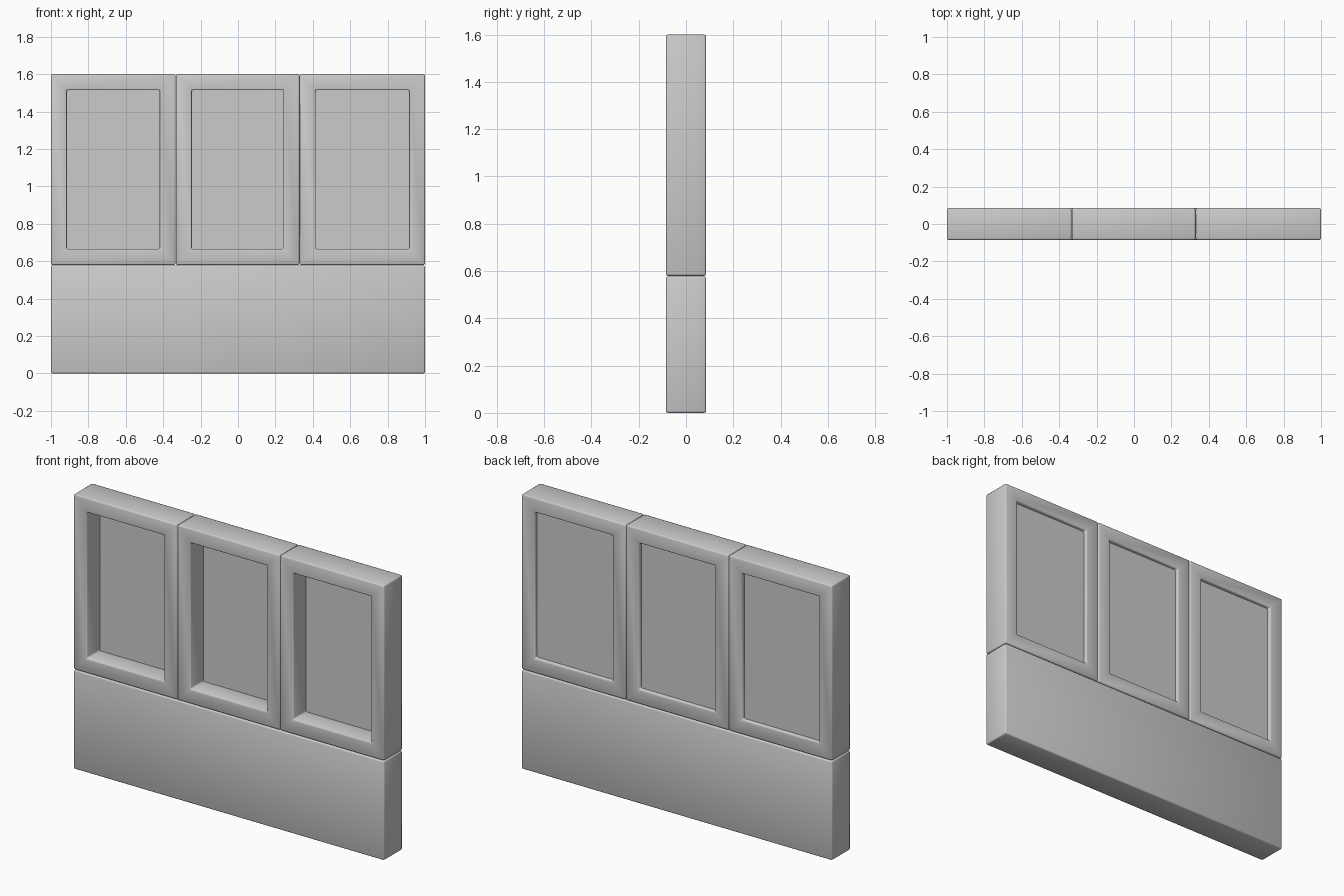
import bpy
import bmesh

cube = bpy.data.objects.get("Cube")
if cube:
    bpy.data.objects.remove(cube, do_unlink=True)

HALF_DEPTH = 0.085
BORDER = 0.085
FRAME_BOTTOM, FRAME_TOP = 0.58, 1.6

grey = bpy.data.materials.new("plain_grey")
grey.use_nodes = True
colour = (0.6, 0.6, 0.6, 1)
grey.diffuse_color = colour
grey.node_tree.nodes["Principled BSDF"].inputs["Base Color"].default_value = colour


def finish(bm, name, bevel=0.0):
    bmesh.ops.recalc_face_normals(bm, faces=bm.faces)
    mesh = bpy.data.meshes.new(name)
    bm.to_mesh(mesh)
    bm.free()
    mesh.materials.append(grey)
    obj = bpy.data.objects.new(name, mesh)
    bpy.context.collection.objects.link(obj)
    if bevel:
        mod = obj.modifiers.new("rounded_edges", "BEVEL")
        mod.width = bevel
        mod.segments = 2
        mod.limit_method = "ANGLE"
        mesh.shade_smooth()
    return obj


def box(name, x0, x1, y0, y1, z0, z1, bevel=0.0):
    bm = bmesh.new()
    bmesh.ops.create_cube(bm, size=1)
    for v in bm.verts:
        v.co.x = x1 if v.co.x > 0 else x0
        v.co.y = y1 if v.co.y > 0 else y0
        v.co.z = z1 if v.co.z > 0 else z0
    return finish(bm, name, bevel)


def frame(name, x0, x1, z0, z1):
    # Rectangular ring with a through opening
    bm = bmesh.new()
    loops = []
    for inset, y in ((0, -HALF_DEPTH), (BORDER, -HALF_DEPTH),
                     (BORDER, HALF_DEPTH), (0, HALF_DEPTH)):
        a, b, c, d = x0 + inset, x1 - inset, z0 + inset, z1 - inset
        loops.append([bm.verts.new((x, y, z))
                      for x, z in ((a, c), (b, c), (b, d), (a, d))])
    for i in range(4):
        p, q = loops[i], loops[(i + 1) % 4]
        for j in range(4):
            k = (j + 1) % 4
            bm.faces.new((p[j], p[k], q[k], q[j]))
    return finish(bm, name, 0.008)


# Solid lower wall
box("base_panel", -1, 1, -HALF_DEPTH, HALF_DEPTH, 0, 0.577, 0.008)

# Three framed bays, with the pane set close to the back
for side, x0, x1 in (("right", -1, -0.334), ("middle", -0.332, 0.328),
                     ("left", 0.33, 1)):
    frame(side + "_frame", x0, x1, FRAME_BOTTOM, FRAME_TOP)
    box(side + "_pane", x0 + BORDER - 0.01, x1 - BORDER + 0.01, 0.035, 0.062,
        FRAME_BOTTOM + BORDER - 0.01, FRAME_TOP - BORDER + 0.01)
